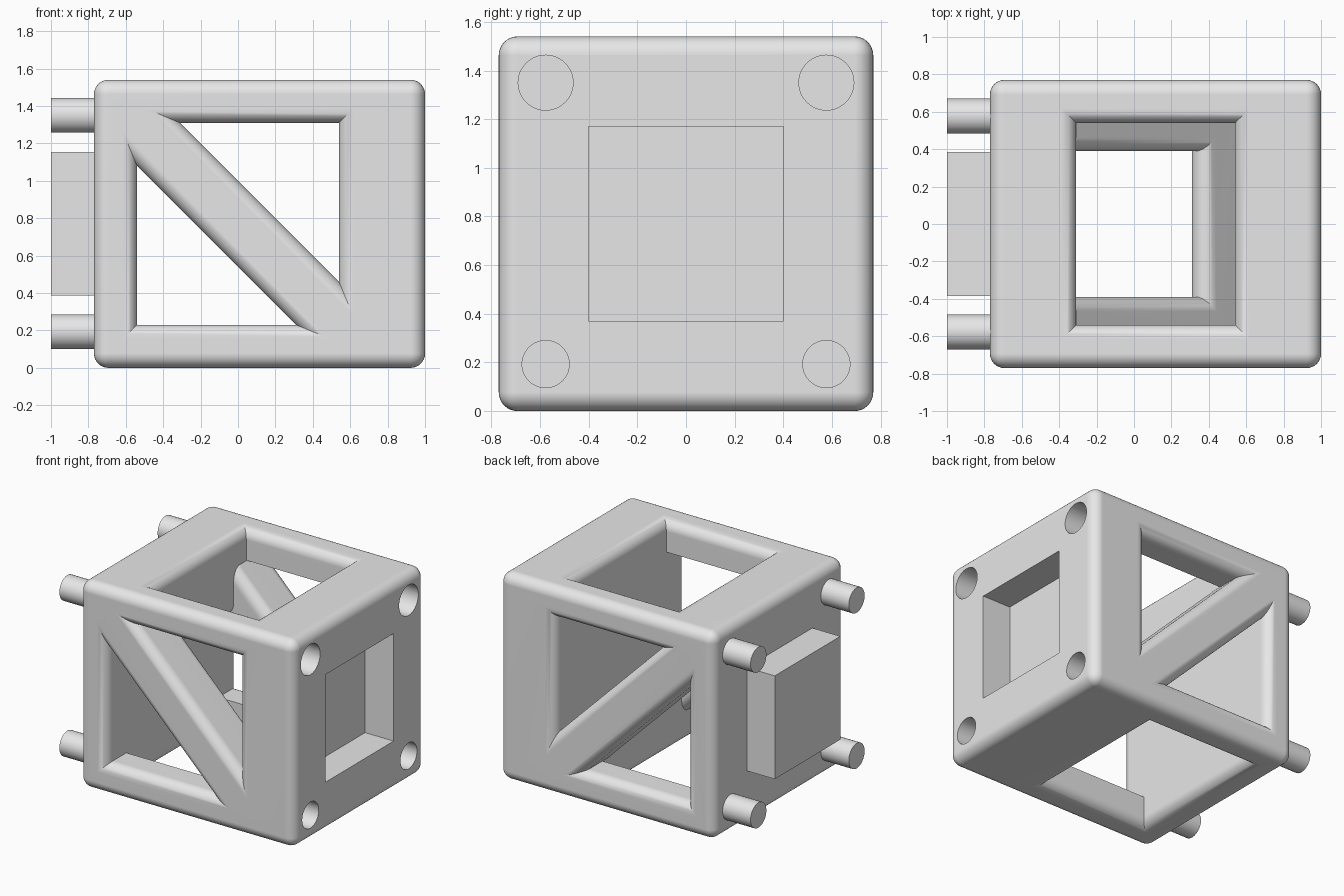
import bpy, bmesh, math
from mathutils import Vector

cube = bpy.data.objects.get("Cube")
if cube:
    bpy.data.objects.remove(cube, do_unlink=True)

R = 0.077        # fillet radius
HALF = 0.77      # half height and depth of the body
STEPS = 8

grey = bpy.data.materials.new("light grey")
grey.use_nodes = True
grey.diffuse_color = (0.8, 0.8, 0.8, 1)
grey.node_tree.nodes["Principled BSDF"].inputs["Base Color"].default_value = (0.8, 0.8, 0.8, 1)


def loft(name, rings):
    """Closed solid through a stack of matching rings."""
    bm = bmesh.new()
    loops = [[bm.verts.new(p) for p in ring] for ring in rings]
    n = len(loops[0])
    for a, b in zip(loops, loops[1:]):
        for i in range(n):
            j = (i + 1) % n
            bm.faces.new((a[i], a[j], b[j], b[i]))
    bm.faces.new(loops[0])
    bm.faces.new(loops[-1])
    bmesh.ops.recalc_face_normals(bm, faces=bm.faces)
    mesh = bpy.data.meshes.new(name)
    bm.to_mesh(mesh)
    bm.free()
    mesh.materials.append(grey)
    obj = bpy.data.objects.new(name, mesh)
    bpy.context.collection.objects.link(obj)
    return obj


def offset(poly, dist):
    """Mitred outward offset of a convex polygon."""
    pts = [Vector(p) for p in poly]
    mid = sum(pts, Vector((0, 0))) / len(pts)
    out = []
    for i, p in enumerate(pts):
        normals = []
        for a, b in ((pts[i - 1], p), (p, pts[(i + 1) % len(pts)])):
            e = (b - a).normalized()
            nrm = Vector((e.y, -e.x))
            normals.append(nrm if nrm.dot(a - mid) > 0 else -nrm)
        u, v = normals
        out.append(p + dist * (u + v) / (1 + u.dot(v)))
    return out


PLACE = {"x": lambda a, b, w: (w, a, b),
         "y": lambda a, b, w: (a, w, b),
         "z": lambda a, b, w: (a, b, w)}


def prism(name, poly, axis, lo, hi, flare_lo=False, flare_hi=False):
    """Prism along an axis; flared ends leave a rounded rim on the cut."""
    arc = [(R - R * math.cos(t), R - R * math.sin(t))
           for t in (math.pi / 2 * i / STEPS for i in range(STEPS + 1))]
    flare = [(-0.03, R)] + arc
    levels = [(lo + d, o) for d, o in flare] if flare_lo else [(lo, 0)]
    levels += [(hi - d, o) for d, o in reversed(flare)] if flare_hi else [(hi, 0)]
    return loft(name, [[PLACE[axis](p[0], p[1], w) for p in offset(poly, o)]
                       for w, o in levels])


def rect(a0, a1, b0, b1):
    return [(a0, b0), (a1, b0), (a1, b1), (a0, b1)]


def circle(a, b, r, n=48):
    return [(a + r * math.cos(math.tau * i / n), b + r * math.sin(math.tau * i / n))
            for i in range(n)]


def turn(p):
    """Half turn about the depth axis through the body centre."""
    return (-p[0], p[1], 2 * HALF - p[2])


# Body block with rounded edges
body = prism("frame_body", rect(-HALF, 1, -HALF, HALF), "z", 0, 2 * HALF)
bevel = body.modifiers.new("rounding", "BEVEL")
bevel.width = R
bevel.segments = STEPS
cutters = []

# Triangular side windows, leaving a diagonal brace
upper = [(-0.31, 1.31), (0.54, 1.31), (0.54, 0.46)]
lower = [(-a, 2 * HALF - b) for a, b in upper]
for name, tri in (("upper_cut", upper), ("lower_cut", lower)):
    cutters.append(prism(name, tri, "y", -HALF, HALF, True, True))

# Top and bottom windows
cutters.append(prism("top_cut", rect(-0.31, 0.54, -0.54, 0.54), "z",
                     1.308, 2 * HALF, flare_hi=True))
cutters.append(prism("bottom_cut", rect(-0.54, 0.31, -0.54, 0.54), "z",
                     0, 0.232, flare_lo=True))

# Vertical opening through the diagonal slab, with rounded rims
root = math.sqrt(2)
rings = []
for i in range(-1, 13):
    t = max(i, 0) / 12 * math.radians(135)
    d = R - R * math.cos(t)
    s = R / math.tan(math.pi / 8) - R * math.sin(t)
    y = 0.39 + (R - R * math.sin(t) if t < math.pi / 2 else 0)
    x = 0.31 + (s - d) / root
    if i < 0:
        d, x = -0.03, x + 0.03 / root
    rings.append([(px, py, 1 - d * root - px)
                  for px, py in ((-0.31, -y), (x, -y), (x, y), (-0.31, y))])
rings += [[turn(r[k]) for k in (1, 0, 3, 2)] for r in reversed(rings)]
cutters.append(loft("slab_cut", rings))

# Sockets in the end wall
cutters.append(prism("square_socket_cut", rect(-0.4, 0.4, 0.37, 1.17), "x", 0.765, 1.05))
for side in (-1, 1):
    for z, r in ((1.35, 0.113), (0.193, 0.097)):
        cutters.append(prism("round_socket_cut", circle(side * 0.577, z, r), "x", 0.765, 1.05))

for cut in cutters:
    mod = body.modifiers.new(cut.name, "BOOLEAN")
    mod.operation = "DIFFERENCE"
    mod.solver = "EXACT"
    mod.object = cut
    cut.hide_render = True

bpy.context.view_layer.objects.active = body
for mod in list(body.modifiers):
    bpy.ops.object.modifier_apply(modifier=mod.name)
for cut in cutters:
    bpy.data.objects.remove(cut, do_unlink=True)

# Pegs and square plug on the opposite end
parts = [body, prism("square_plug", rect(-0.385, 0.385, 0.387, 1.155), "x", -1, -0.74)]
for side, label in ((-1, "front"), (1, "back")):
    for z, level in ((1.35, "upper"), (0.193, "lower")):
        parts.append(prism(f"{level}_{label}_peg", circle(side * 0.577, z, 0.093),
                           "x", -1, -0.74))

for obj in parts:
    bpy.ops.object.select_all(action="DESELECT")
    obj.select_set(True)
    bpy.context.view_layer.objects.active = obj
    bpy.ops.object.shade_smooth_by_angle(angle=math.radians(30))
    weighted = obj.modifiers.new("weighted normals", "WEIGHTED_NORMAL")
    weighted.keep_sharp = True
